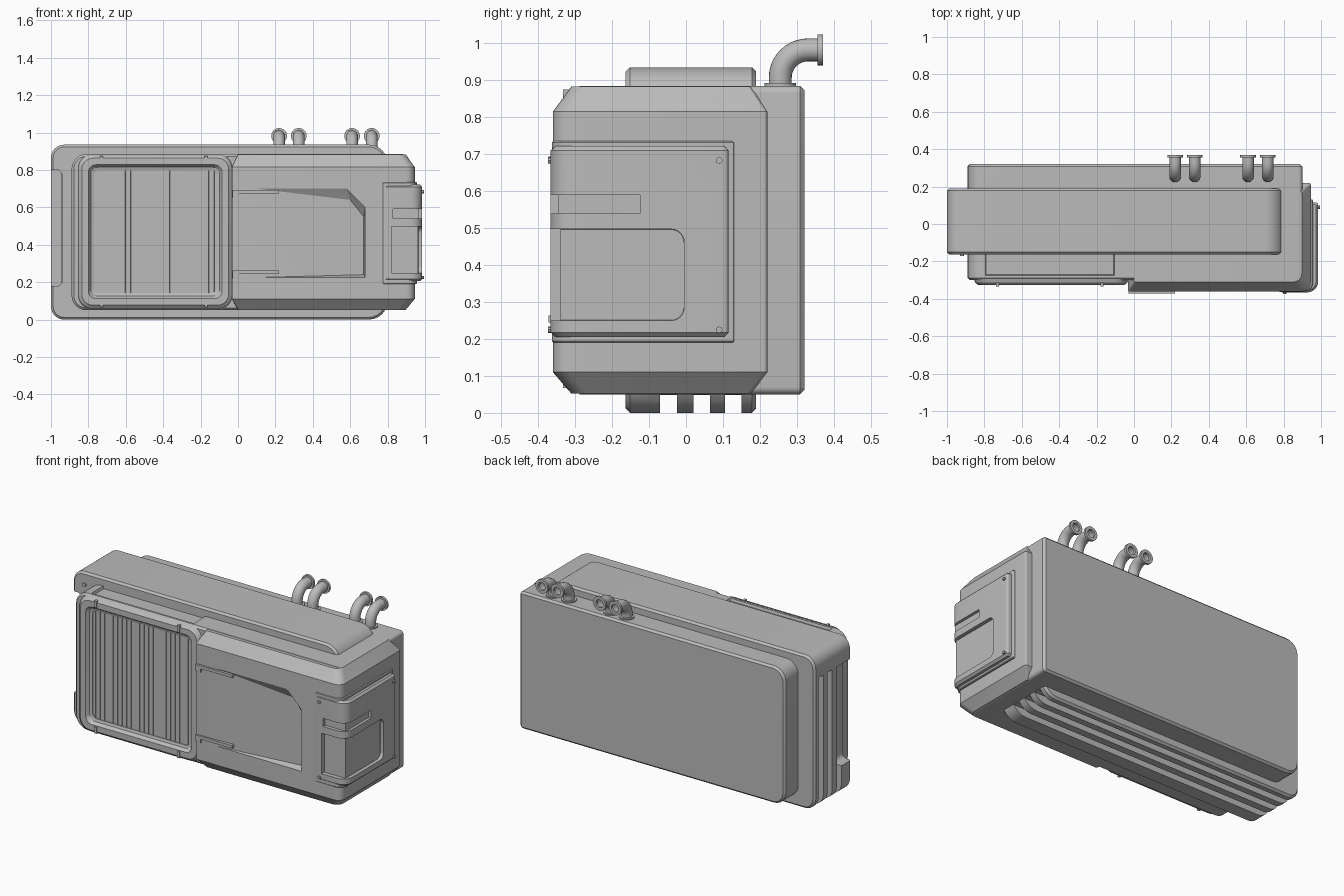
import bpy, bmesh, math
from mathutils import Vector

if "Cube" in bpy.data.objects:
    bpy.data.objects.remove(bpy.data.objects["Cube"])

grey = bpy.data.materials.new("casing grey")
grey.use_nodes = True
grey.diffuse_color = (0.5, 0.5, 0.5, 1)
grey.node_tree.nodes["Principled BSDF"].inputs["Base Color"].default_value = (0.5, 0.5, 0.5, 1)


def finish(name, bm):
    bmesh.ops.recalc_face_normals(bm, faces=bm.faces)
    me = bpy.data.meshes.new(name)
    bm.to_mesh(me)
    bm.free()
    me.materials.append(grey)
    ob = bpy.data.objects.new(name, me)
    bpy.context.collection.objects.link(ob)
    return ob


def rounded(a0, a1, b0, b1, radii, steps=6):
    """Rectangle outline with one radius per corner, anticlockwise from (a0, b0)."""
    pts = []
    corners = [(a0, b0, 1, 1), (a1, b0, -1, 1), (a1, b1, -1, -1), (a0, b1, 1, -1)]
    for i, (a, b, sa, sb) in enumerate(corners):
        r = max(radii[i], 0.002)
        for k in range(steps + 1):
            t = math.pi + math.pi / 2 * (i + k / steps)
            pts.append((a + sa * r + r * math.cos(t), b + sb * r + r * math.sin(t)))
    return pts


def loft(name, axis, rings):
    """Skin (level, outline) rings along an axis and cap both ends."""
    place = {"x": lambda l, a, b: (l, a, b), "y": lambda l, a, b: (a, l, b),
             "z": lambda l, a, b: (a, b, l)}[axis]
    bm = bmesh.new()
    loops = [[bm.verts.new(place(l, a, b)) for a, b in pts] for l, pts in rings]
    for lo, hi in zip(loops, loops[1:]):
        for i in range(len(lo)):
            j = (i + 1) % len(lo)
            bm.faces.new((lo[i], lo[j], hi[j], hi[i]))
    bm.faces.new(loops[0])
    bm.faces.new(loops[-1])
    return finish(name, bm)


def slab(name, axis, l0, l1, rect, radii, bevel):
    """Rounded slab with a chamfer round both faces."""
    a0, a1, b0, b1 = rect
    small = rounded(a0 + bevel, a1 - bevel, b0 + bevel, b1 - bevel, [r - bevel for r in radii])
    full = rounded(a0, a1, b0, b1, radii)
    return loft(name, axis, [(l0, small), (l0 + bevel, full), (l1 - bevel, full), (l1, small)])


def hull(name, pts):
    bm = bmesh.new()
    for p in pts:
        bm.verts.new(p)
    bmesh.ops.convex_hull(bm, input=bm.verts)
    return finish(name, bm)


def box(name, x0, x1, y0, y1, z0, z1):
    return hull(name, [(x, y, z) for x in (x0, x1) for y in (y0, y1) for z in (z0, z1)])


def disc(name, centre, axis, radius, depth, sides=16):
    bm = bmesh.new()
    bmesh.ops.create_cone(bm, cap_ends=True, segments=sides, radius1=radius, radius2=radius, depth=depth)
    ob = finish(name, bm)
    ob.rotation_euler = Vector(axis).to_track_quat("Z", "Y").to_euler()
    ob.location = centre
    return ob


def cut(targets, cutter):
    cutter.hide_render = True
    for ob in targets:
        mod = ob.modifiers.new("cut", "BOOLEAN")
        mod.operation, mod.solver, mod.object = "DIFFERENCE", "EXACT", cutter
        bpy.context.view_layer.objects.active = ob
        bpy.ops.object.modifier_apply(modifier=mod.name)
    bpy.data.objects.remove(cutter)


# Main casing, rounded on its right-hand corners only
casing = slab("main_casing", "y", -0.30, 0.32, (-0.89, 0.90, 0.05, 0.885), (0.08, 0.02, 0.02, 0.08), 0.012)
cut([casing], hull("top_recess_cutter", [(x, y, z) for z, s in ((0.87, 0), (0.9, 0.01))
                                         for x in (-0.79 - s, -0.11 + s) for y in (-0.27 - s, -0.15)]))
cut([casing], box("grille_cutter", -0.80, -0.10, -0.5, -0.255, 0.11, 0.83))

# Middle slab with slots that run down the end and along the bottom
middle = slab("middle_slab", "y", -0.163, 0.19, (-1, 0.80, 0, 0.935), (0.07, 0.1, 0.1, 0.07), 0.012)
for y in (-0.07, 0.02, 0.105):
    cut([middle], box("bottom_slot_cutter", -1.1, 0.9, y, y + 0.045, -0.1, 0.048))
    cut([middle], box("end_slot_cutter", -1.1, -0.945, y, y + 0.045, -0.1, 0.80))
cut([middle], slab("grip_cutter", "y", -0.3, -0.05, (-1.2, -0.94, 0.18, 0.80), (0, 0.03, 0.03, 0), 0.001))
for z in (0.09, 0.86):
    disc("slab_screw", (-0.92, -0.165, z), (0, 1, 0), 0.011, 0.012)

# Intake frame and its vertical slats
def frame_ring(y, inset, radius):
    return y, rounded(-0.855 + inset, -0.03 - inset, 0.057 + inset, 0.883 - inset, [radius] * 4)

loft("intake_frame", "y", [frame_ring(-0.295, 0, 0.07), frame_ring(-0.312, 0.005, 0.07),
                           frame_ring(-0.325, 0.02, 0.06), frame_ring(-0.325, 0.055, 0.04),
                           frame_ring(-0.305, 0.068, 0.04), frame_ring(-0.300, 0.084, 0.03),
                           frame_ring(-0.262, 0.084, 0.03)])
count = 22
for i in range(count):
    x = -0.755 + 0.625 * i / (count - 1)
    hull("intake_slat", [(x + dx, y, z) for dx, y in ((-0.009, -0.298), (0.003, -0.298), (0.009, -0.262), (-0.003, -0.262))
                         for z in (0.142, 0.798)])
for x in (-0.73, -0.17):
    for z in (0.068, 0.835):
        box("frame_clip", x - 0.008, x + 0.008, -0.333, -0.30, z, z + 0.04)

# Wrap-round cover with sloping top and bottom
corner = (0.01, 0.045, 0.01, 0.01)
wide = rounded(-0.033, 0.945, -0.36, 0.22, corner)
narrow = rounded(0.0, 0.897, -0.31, 0.175, corner)
cover = loft("wrap_cover", "z", [(0.052, narrow), (0.11, wide), (0.815, wide), (0.883, narrow)])
rim = [(0.10, 0.70), (0.58, 0.70), (0.68, 0.60), (0.68, 0.225), (0.10, 0.225)]
floor = [(0.37, 0.64, -0.341), (0.60, 0.64, -0.325), (0.672, 0.55, -0.32), (0.672, 0.24, -0.32)]
cut([cover], hull("wedge_cutter", [(x, y, z) for x, z in rim for y in (-0.4, -0.36)] +
                  [(x, y, z) for x, z, y in floor]))
for z in (0.245, 0.675):
    box("cover_strap", -0.03, 0.22, -0.372, -0.35, z, z + 0.018)
    box("strap_root", -0.03, 0.005, -0.366, -0.35, z - 0.025, z + 0.018)

# Service panel wrapped round the front corner
plate = slab("panel_plate", "z", 0.19, 0.735, (0.775, 0.957, -0.363, 0.13), (0.005, 0.05, 0.005, 0.005), 0.004)
shell = slab("panel_shell", "z", 0.205, 0.722, (0.79, 0.985, -0.366, 0.115), (0.005, 0.06, 0.012, 0.005), 0.012)
panel = [cover, plate, shell]
cut(panel, box("front_window_cutter", 0.82, 1.1, -0.5, -0.34, 0.25, 0.497))
cut(panel, slab("side_window_cutter", "x", 0.963, 1.2, (-0.5, -0.005, 0.25, 0.497), (0, 0.035, 0.035, 0), 0.001))
cut(panel, box("front_slot_cutter", 0.83, 1.1, -0.5, -0.345, 0.54, 0.59))
cut(panel, box("side_slot_cutter", 0.968, 1.1, -0.5, -0.125, 0.54, 0.59))
for z in (0.225, 0.683):
    disc("side_screw", (0.988, 0.09, z), (1, 0, 0), 0.009, 0.014, 8)
    disc("front_screw", (0.806, -0.368, z), (0, 1, 0), 0.009, 0.012, 8)


# Bent pipes with flanged open ends
def ring(name, centre, axis, outer, inner, depth):
    bm = bmesh.new()
    seg = 24
    prof = [(inner, -depth / 2), (outer, -depth / 2), (outer, depth / 2), (inner, depth / 2)]
    loops = [[bm.verts.new((r * math.cos(math.tau * k / seg), r * math.sin(math.tau * k / seg), h))
              for k in range(seg)] for r, h in prof]
    for i in range(4):
        a, b = loops[i], loops[(i + 1) % 4]
        for k in range(seg):
            n = (k + 1) % seg
            bm.faces.new((a[k], a[n], b[n], b[k]))
    ob = finish(name, bm)
    ob.rotation_euler = Vector(axis).to_track_quat("Z", "Y").to_euler()
    ob.location = centre


def pipe(x):
    path = [(0.255, 0.87)]
    for k in range(11):
        t = math.pi / 2 * k / 10
        path.append((0.33 - 0.075 * math.cos(t), 0.907 + 0.075 * math.sin(t)))
    path.append((0.368, 0.982))
    seg = 20
    bm = bmesh.new()
    loops = []
    for i, (y, z) in enumerate(path):
        prev, nxt = path[max(i - 1, 0)], path[min(i + 1, len(path) - 1)]
        d = Vector((0, nxt[0] - prev[0], nxt[1] - prev[1])).normalized()
        side = Vector((1, 0, 0))
        up = d.cross(side)
        loops.append([bm.verts.new(Vector((x, y, z)) + 0.031 * (side * math.cos(math.tau * k / seg) +
                      up * math.sin(math.tau * k / seg))) for k in range(seg)])
    for a, b in zip(loops, loops[1:]):
        for k in range(seg):
            n = (k + 1) % seg
            bm.faces.new((a[k], a[n], b[n], b[k]))
    finish("bent_pipe", bm)
    ring("pipe_flange", (x, 0.363, 0.982), (0, 1, 0), 0.042, 0.024, 0.014)
    ring("pipe_base", (x, 0.255, 0.887), (0, 0, 1), 0.043, 0.03, 0.01)


for x in (0.22, 0.325, 0.61, 0.715):
    pipe(x)

# Smooth shading on rounded surfaces, crisp edges elsewhere
bpy.ops.object.select_all(action="DESELECT")
for ob in bpy.context.scene.objects:
    if ob.type == "MESH" and grey.name in ob.data.materials:
        ob.select_set(True)
        bpy.context.view_layer.objects.active = ob
bpy.ops.object.shade_smooth_by_angle(angle=math.radians(30))
